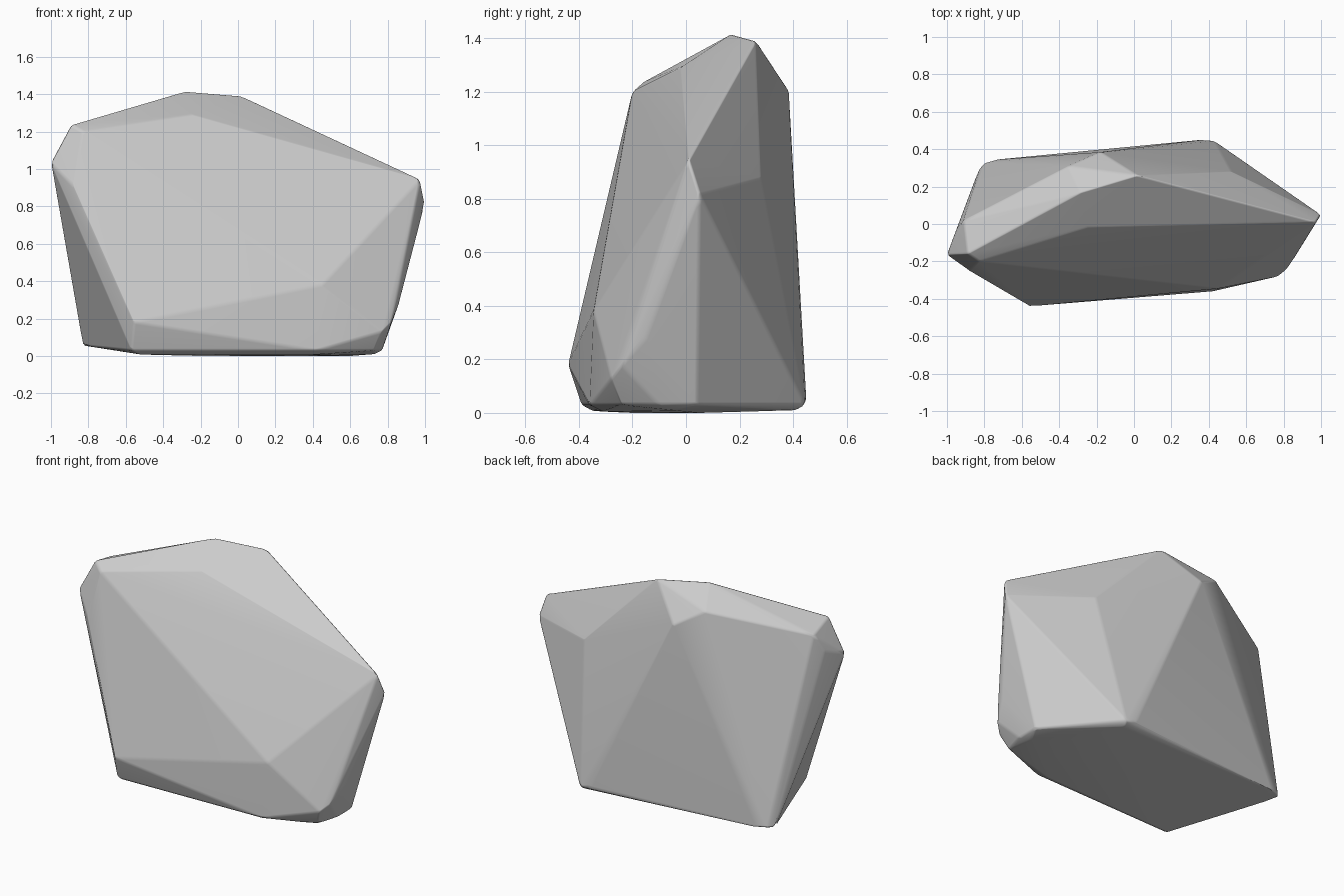
import bpy, bmesh, math

if "Cube" in bpy.data.objects:
    bpy.data.objects.remove(bpy.data.objects["Cube"])

# Corner points of the boulder, grouped by region
crown = [(-.28, .17, 1.415), (.02, .26, 1.39), (-.18, .385, 1.2), (-.35, .31, 1.3), (-.25, -.02, 1.29)]
left_tip = [(-1, -.165, 1.03), (-.83, -.2, 1.2), (-.89, -.16, 1.235), (-.91, .02, 1.19),
            (-.95, -.03, 1.08), (-.88, -.25, .91)]
right_tip = [(.975, .01, .945), (1, .05, .82)]
back = [(.52, .28, .88), (.36, .45, .05), (.43, .445, .03), (.42, .41, .01),
        (-.83, .29, .055), (-.8, .325, .055), (-.73, .345, .05)]
front = [(-.555, -.44, .18), (.45, -.345, .38), (.42, -.36, .03),
         (.86, -.15, .28), (.82, -.24, .18), (.77, -.28, .13)]
foot = [(-.57, -.39, .03), (-.53, -.35, .008), (.4, -.31, .005), (.73, -.24, .03),
        (.77, -.1, .03), (.73, -.05, .01), (.77, .04, .03), (0, 0, 0), (.6, .05, 0), (-.2, -.2, 0)]

# Wrap the corners in a convex faceted skin
mesh = bpy.data.meshes.new("boulder")
bm = bmesh.new()
for p in crown + left_tip + right_tip + back + front + foot:
    bm.verts.new(p)
hull = bmesh.ops.convex_hull(bm, input=bm.verts[:])
loose = {g for g in hull["geom_interior"] + hull["geom_unused"] if isinstance(g, bmesh.types.BMVert)}
bmesh.ops.delete(bm, geom=list(loose), context='VERTS')
bmesh.ops.dissolve_limit(bm, angle_limit=math.radians(2), verts=bm.verts[:], edges=bm.edges[:])
bmesh.ops.recalc_face_normals(bm, faces=bm.faces[:])
bm.to_mesh(mesh)
bm.free()
boulder = bpy.data.objects.new("boulder", mesh)
bpy.context.collection.objects.link(boulder)

# Slightly worn edges with smooth shading
bevel = boulder.modifiers.new("worn_edges", 'BEVEL')
bevel.width = .012
bevel.segments = 2
bevel.limit_method = 'ANGLE'
bevel.angle_limit = math.radians(12)
for poly in mesh.polygons:
    poly.use_smooth = True
normals = boulder.modifiers.new("facet_normals", 'WEIGHTED_NORMAL')
normals.keep_sharp = True
